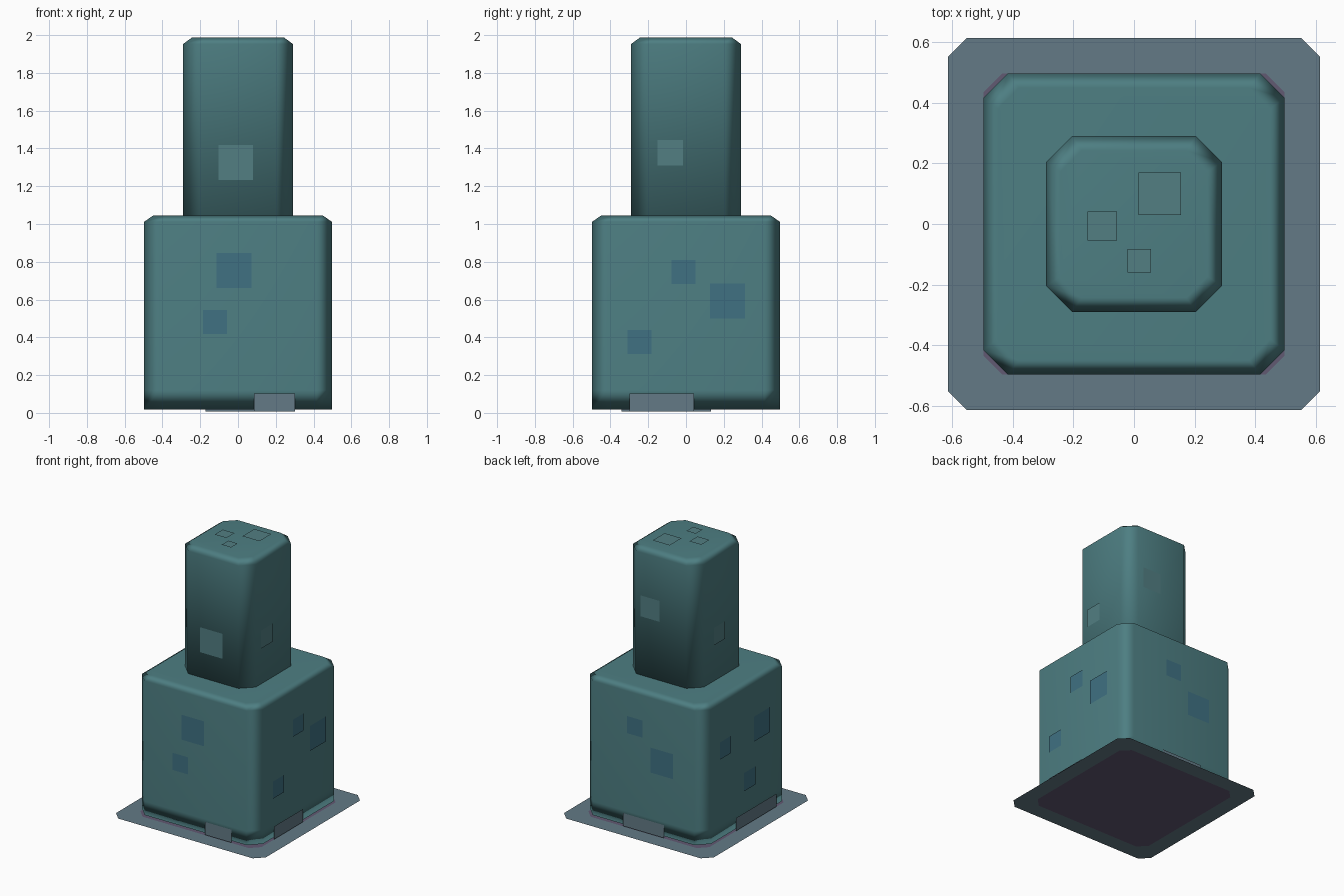
import bpy, bmesh
from mathutils import Vector

if "Cube" in bpy.data.objects:
    bpy.data.objects.remove(bpy.data.objects["Cube"])


def material(name, rgb):
    m = bpy.data.materials.new(name)
    m.diffuse_color = (*rgb, 1)
    m.use_nodes = True
    m.node_tree.nodes["Principled BSDF"].inputs["Base Color"].default_value = m.diffuse_color
    return m


TEAL = material("teal", (0.075, 0.21, 0.225))
PALE_TEAL = material("pale_teal", (0.085, 0.21, 0.225))
BLUE = material("blue_teal", (0.05, 0.165, 0.225))
SLATE = material("slate", (0.125, 0.195, 0.24))
PURPLE = material("purple", (0.12, 0.10, 0.17))


def finish(name, bm, mats):
    mesh = bpy.data.meshes.new(name)
    bm.to_mesh(mesh)
    bm.free()
    for m in mats:
        mesh.materials.append(m)
    obj = bpy.data.objects.new(name, mesh)
    bpy.context.collection.objects.link(obj)
    return obj


def octagon(bm, half, cut, z):
    """Ring of a square with clipped corners."""
    k = half - cut
    pts = [(half, -k), (half, k), (k, half), (-k, half),
           (-half, k), (-half, -k), (-k, -half), (k, -half)]
    return [bm.verts.new((x, y, z)) for x, y in pts]


def bridge(bm, a, b):
    n = len(a)
    return [bm.faces.new((a[i], a[(i + 1) % n], b[(i + 1) % n], b[i])) for i in range(n)]


def block(name, sections):
    """Stack of octagon sections, capped, with soft edges."""
    bm = bmesh.new()
    rings = [octagon(bm, *s) for s in sections]
    for a, b in zip(rings, rings[1:]):
        bridge(bm, a, b)
    bm.faces.new(rings[0][::-1])
    bm.faces.new(rings[-1])
    for f in bm.faces:
        f.smooth = True
    obj = finish(name, bm, [TEAL])
    mod = obj.modifiers.new("soft_edges", "WEIGHTED_NORMAL")
    mod.keep_sharp = False


# Lower body and upper tower
block("lower_body", [(0.497, 0.08, 0.017), (0.497, 0.08, 0.12),
                     (0.497, 0.08, 1.012), (0.45, 0.07, 1.044)])
block("upper_tower", [(0.29, 0.085, 1.04), (0.29, 0.085, 1.953), (0.243, 0.07, 1.988)])

# Thin ground sheet with a darker centre
bm = bmesh.new()
inner = octagon(bm, 0.497, 0.062, 0)
outer = octagon(bm, 0.615, 0.063, 0)
bridge(bm, outer, inner)
bm.faces.new(inner).material_index = 1
finish("ground_sheet", bm, [SLATE, PURPLE])

# Side name -> (across direction, up direction, outward normal)
X, Y, Z = Vector((1, 0, 0)), Vector((0, 1, 0)), Vector((0, 0, 1))
SIDES = {"front": (X, Z, -Y), "back": (X, Z, Y), "right": (Y, Z, X),
         "left": (Y, Z, -X), "top": (X, Y, Z)}


def patches(name, side, dist, mat, rects):
    """Flat rectangles (centre u, centre v, width, height) floating on one side."""
    u, v, n = SIDES[side]
    bm = bmesh.new()
    for cu, cv, w, h in rects:
        corners = [(-1, -1), (1, -1), (1, 1), (-1, 1)]
        f = bm.faces.new([bm.verts.new(n * dist + u * (cu + a * w / 2) + v * (cv + b * h / 2))
                          for a, b in corners])
        f.normal_update()
        if f.normal.dot(n) < 0:
            f.normal_flip()
    finish(f"{name}_{side}", bm, [mat])


L, M, S = 0.185, 0.135, 0.127
# Square patches on the lower body
BODY = {
    "front": [(-0.02, 0.753, L, L), (-0.122, 0.48, S, S)],
    "back": [(0.067, 0.767, S, S), (-0.155, 0.555, L, L)],
    "right": [(-0.013, 0.745, S, S), (0.22, 0.593, L, L), (-0.245, 0.375, S, S)],
    "left": [(-0.173, 0.68, L, L), (0.256, 0.67, S, S), (-0.03, 0.331, M, M)],
}
for side, rects in BODY.items():
    patches("body_patches", side, 0.503, BLUE, rects)

# Square patches on the tower
TOWER = {
    "front": [(-0.012, 1.325, L, L)],
    "back": [(0.087, 1.56, 0.155, 0.155)],
    "right": [(-0.083, 1.378, M, M)],
    "left": [(0.03, 1.378, 0.13, 0.13)],
}
for side, rects in TOWER.items():
    patches("tower_patches", side, 0.296, PALE_TEAL, rects)
patches("tower_patches", "top", 2.0, PALE_TEAL,
        [(0.085, 0.1, 0.14, 0.14), (-0.105, -0.007, 0.097, 0.095), (0.017, -0.122, 0.077, 0.078)])

# Low trim strips around the foot
TRIM = {"front": (0.193, 0.217), "back": (-0.005, 0.335),
        "right": (-0.128, 0.34), "left": (-0.105, 0.475)}
for side, (c, w) in TRIM.items():
    patches("foot_trim", side, 0.505, SLATE, [(c, 0.055, w, 0.096)])
